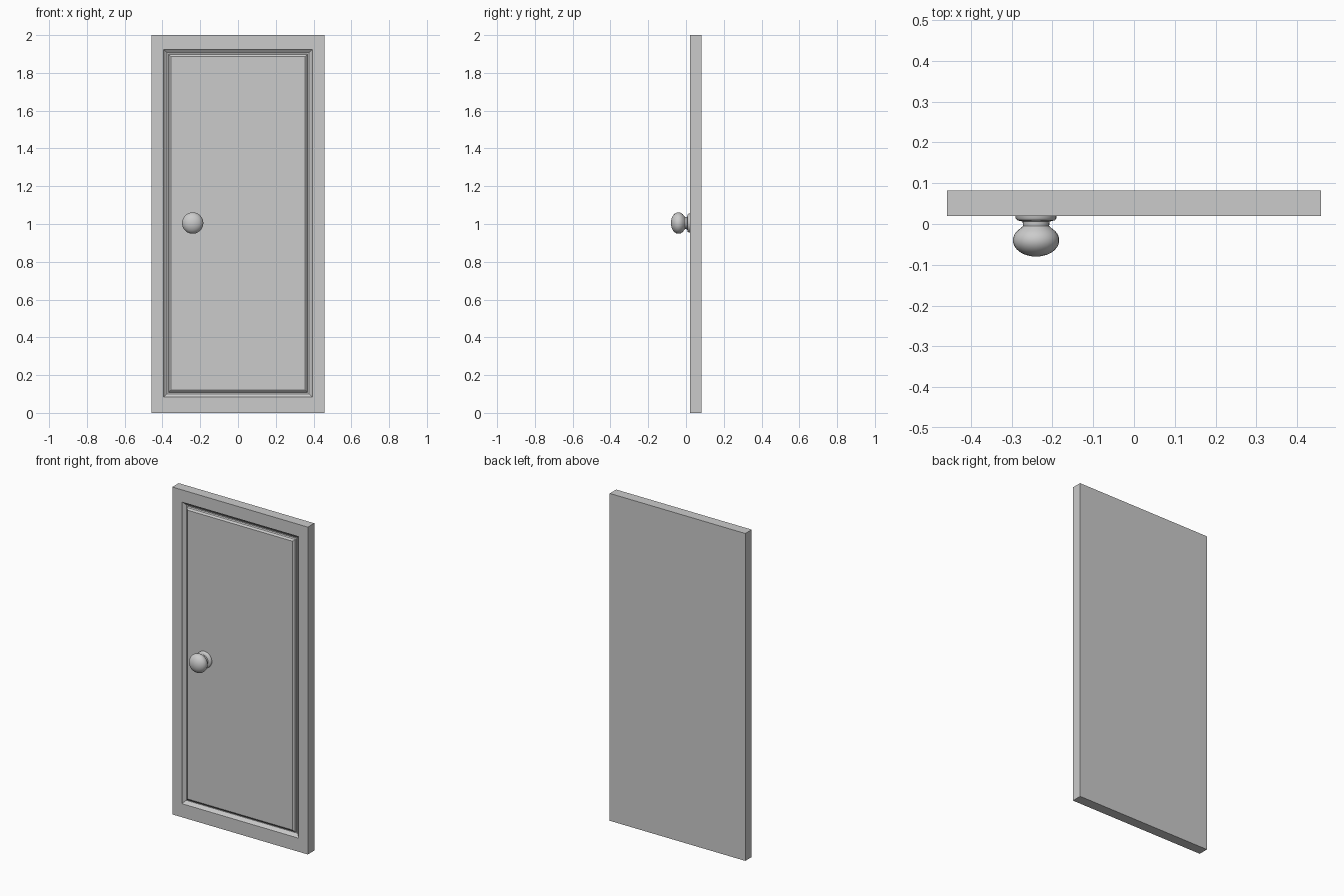
import bpy, bmesh
from math import cos, sin, pi

if "Cube" in bpy.data.objects:
    bpy.data.objects.remove(bpy.data.objects["Cube"])

FRONT, BACK = 0.02, 0.082
HALF_W = 0.458


def make_object(name, bm):
    bmesh.ops.recalc_face_normals(bm, faces=bm.faces[:])
    mesh = bpy.data.meshes.new(name)
    bm.to_mesh(mesh)
    bm.free()
    obj = bpy.data.objects.new(name, mesh)
    bpy.context.collection.objects.link(obj)
    return obj


def bridge(bm, a, b):
    n = len(a)
    for i in range(n):
        bm.faces.new((a[i], a[(i + 1) % n], b[(i + 1) % n], b[i]))


# Door slab: nested rectangles (half width, bottom, top, y) from back to panel
def rectangle(bm, half, bottom, top, y):
    corners = ((-half, bottom), (half, bottom), (half, top), (-half, top))
    return [bm.verts.new((x, y, z)) for x, z in corners]


bm = bmesh.new()
rings = [rectangle(bm, HALF_W, 0, 2, BACK), rectangle(bm, HALF_W, 0, 2, FRONT)]
# Moulded groove: (inset from the opening edge, depth)
for inset, depth in ((0, 0), (0.004, 0.007), (0.018, 0.018),
                     (0.025, 0.018), (0.028, 0.008), (0.039, 0.0)):
    rings.append(rectangle(bm, 0.394 - inset, 0.083 + inset, 1.925 - inset, FRONT + depth))
for a, b in zip(rings, rings[1:]):
    bridge(bm, a, b)
bm.faces.new(rings[0])
bm.faces.new(rings[-1])
make_object("door_panel", bm)


# Door knob: rose, neck and flattened ball turned around the y axis
SEGMENTS = 24
profile = [(0.050, 0.026), (0.050, 0.014), (0.046, 0.009), (0.033, 0.006), (0.032, -0.005)]
profile += [(0.057 * cos(t), -0.040 - 0.040 * sin(t))
            for t in (-0.85 + i * (pi / 2 + 0.85) / 10 for i in range(10))]
bm = bmesh.new()
rings = [[bm.verts.new((-0.24 + r * cos(2 * pi * i / SEGMENTS), y,
                        1.005 + r * sin(2 * pi * i / SEGMENTS)))
          for i in range(SEGMENTS)] for r, y in profile]
for a, b in zip(rings, rings[1:]):
    bridge(bm, a, b)
bm.faces.new(rings[0])
tip = bm.verts.new((-0.24, -0.080, 1.005))
for i in range(SEGMENTS):
    bm.faces.new((rings[-1][i], rings[-1][(i + 1) % SEGMENTS], tip))
knob = make_object("door_knob", bm)
bpy.context.view_layer.objects.active = knob
knob.select_set(True)
bpy.ops.object.shade_smooth_by_angle(angle=0.7)
